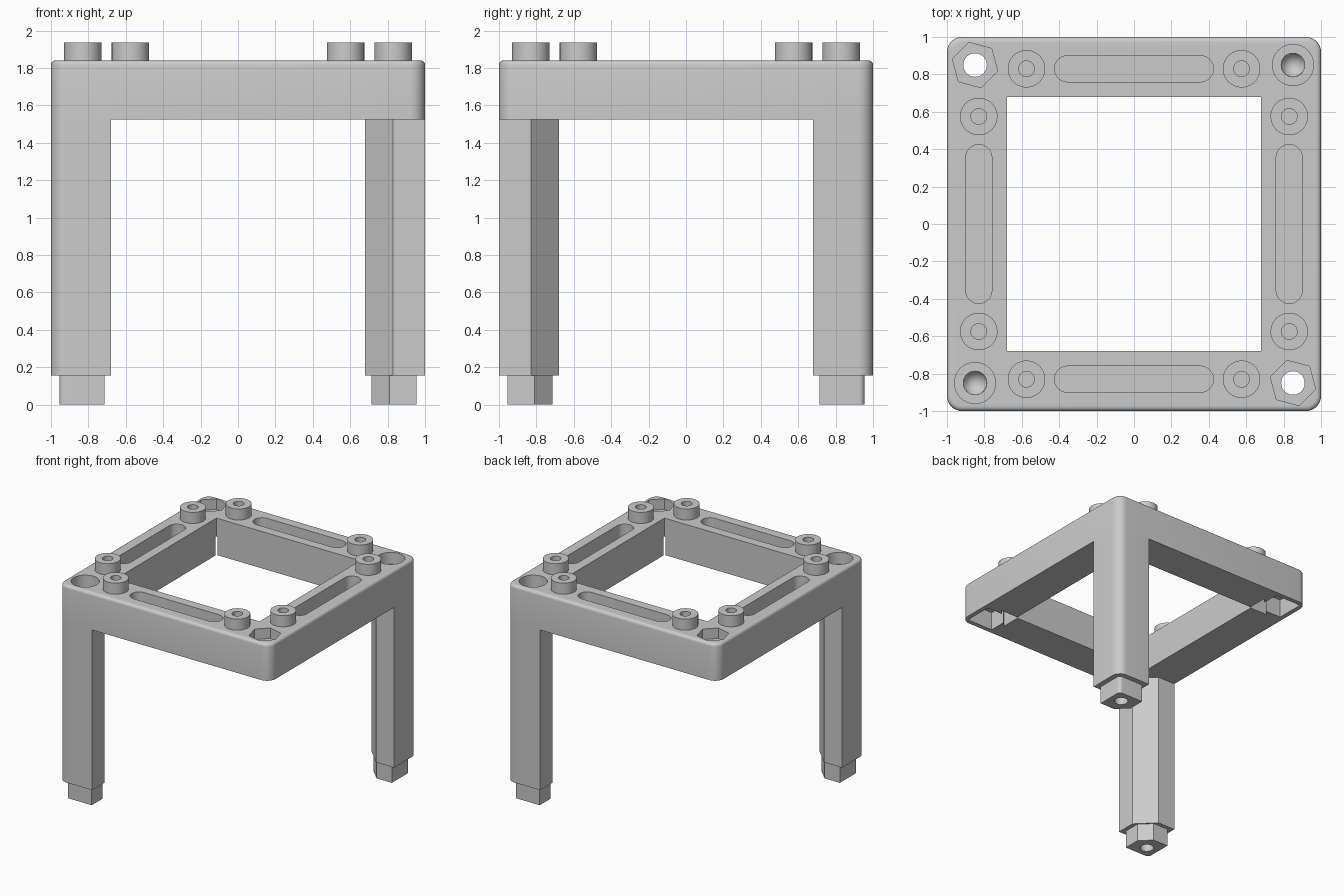
import bpy, bmesh
from math import sin, cos, pi, radians

default = bpy.data.objects.get("Cube")
if default:
    bpy.data.objects.remove(default, do_unlink=True)

grey = bpy.data.materials.new("light_grey_plastic")
grey.use_nodes = True
GREY = (0.6, 0.6, 0.6, 1)
grey.diffuse_color = GREY
grey.node_tree.nodes["Principled BSDF"].inputs["Base Color"].default_value = GREY

TOP, UNDER, SHOULDER = 1.84, 1.525, 0.155
INNER, MID, CORNER = 0.68, 0.83, 0.85


def arc(cx, cy, r, start, end, n):
    return [(cx + r * cos(radians(start + (end - start) * i / n)),
             cy + r * sin(radians(start + (end - start) * i / n))) for i in range(n + 1)]


def circle(cx, cy, r, n=40, phase=0):
    return arc(cx, cy, r, phase, phase + 360, n)[:-1]


def square(h):
    return [(-h, -h), (h, -h), (h, h), (-h, h)]


def turn(points, quarter):
    for _ in range(quarter % 4):
        points = [(-y, x) for x, y in points]
    return points


def finish(name, bm):
    bmesh.ops.recalc_face_normals(bm, faces=bm.faces)
    mesh = bpy.data.meshes.new(name)
    bm.to_mesh(mesh)
    bm.free()
    obj = bpy.data.objects.new(name, mesh)
    mesh.materials.append(grey)
    bpy.context.collection.objects.link(obj)
    return obj


def prism(name, points, z0, z1, top_round=0):
    bm = bmesh.new()
    base = bm.faces.new([bm.verts.new((x, y, z0)) for x, y in points])
    cap = bmesh.ops.extrude_face_region(bm, geom=[base], use_keep_orig=True)["geom"]
    bmesh.ops.translate(bm, vec=(0, 0, z1 - z0),
                        verts=[v for v in cap if isinstance(v, bmesh.types.BMVert)])
    if top_round:
        rim = [e for e in bm.edges if all(v.co.z > z1 - 0.001 for v in e.verts)]
        bmesh.ops.bevel(bm, geom=rim, offset=top_round, segments=4,
                        profile=0.5, affect='EDGES')
    return finish(name, bm)


def drill_tip(x, y, r, z_wide, z_tip):
    bm = bmesh.new()
    ring = [bm.verts.new((px, py, z_wide)) for px, py in circle(x, y, r)]
    tip = bm.verts.new((x, y, z_tip))
    bm.faces.new(ring)
    for a, b in zip(ring, ring[1:] + ring[:1]):
        bm.faces.new((a, b, tip))
    return finish("cutter", bm)


def cut(obj, cutters):
    for c in cutters:
        c.hide_render = True
        mod = obj.modifiers.new("cut", 'BOOLEAN')
        mod.operation, mod.solver, mod.object = 'DIFFERENCE', 'EXACT', c
    bpy.context.view_layer.update()
    graph = bpy.context.evaluated_depsgraph_get()
    result = bpy.data.meshes.new_from_object(obj.evaluated_get(graph))
    obj.modifiers.clear()
    obj.data = result
    for c in cutters:
        bpy.data.objects.remove(c, do_unlink=True)


def cutter(points, z0, z1):
    return prism("cutter", points, z0, z1)


parts = []

# Square top frame with rounded corners and a softened upper rim
outline = [p for q in range(4) for p in turn(arc(0.92, 0.92, 0.08, 0, 90, 8), q)]
frame = prism("top_frame", outline, UNDER, TOP, 0.025)
parts.append(frame)
holes = [cutter(square(INNER), 1, 2.2)]

# Long slots and stud bores on each side of the frame
slot = arc(0.355, MID, 0.07, -90, 90, 16) + arc(-0.355, MID, 0.07, 90, 270, 16)
studs = [(s * 0.575, MID) for s in (-1, 1)]
for q in range(4):
    holes.append(cutter(turn(slot, q), TOP - 0.15, 2))
    for x, y in turn(studs, q):
        holes.append(cutter(circle(x, y, 0.042, 24), TOP - 0.1, 2))

# Open corners: nut pocket above, bolt hole, foot socket below
socket = [(0.67, 0.67), (0.85, 0.67), (0.81, 0.71), (0.96, 0.71),
          (0.96, 0.96), (0.71, 0.96), (0.71, 0.81), (0.67, 0.85)]
for q in (1, 3):
    holes.append(cutter(turn(circle(CORNER, CORNER, 0.125, 6, 15), q), 1.75, 2))
    holes.append(cutter(turn(circle(CORNER, CORNER, 0.063), q), 1.5, 2))
    holes.append(cutter(turn(socket, q), 1.4, UNDER + 0.16))

# Leg corners: counterbore with a pointed blind hole
for s in (-1, 1):
    c = s * CORNER
    holes.append(cutter(circle(c, c, 0.11), 1.74, 2))
    holes.append(cutter(circle(c, c, 0.063), 1.66, 1.9))
    holes.append(drill_tip(c, c, 0.063, 1.661, 1.56))
cut(frame, holes)

# Hollow round studs on top
for q in range(4):
    for i, (x, y) in enumerate(turn(studs, q)):
        stud = prism(f"stud_{q}_{i}", circle(x, y, 0.1), TOP, 1.935)
        cut(stud, [cutter(circle(x, y, 0.042, 24), 1.7, 2.1)])
        parts.append(stud)

# Two opposite legs with chamfered inner corners and stepped feet
leg = [(MID, INNER), (1, INNER)] + arc(0.92, 0.92, 0.08, 0, 90, 8) + [(INNER, 1), (INNER, MID)]
foot = [(0.81, 0.715), (0.955, 0.715)] + arc(0.925, 0.925, 0.03, 0, 90, 6) + [(0.715, 0.955), (0.715, 0.81)]
for side, q in (("back_left", 0), ("front_right", 2)):
    parts.append(prism(side + "_leg", turn(leg, q), SHOULDER, UNDER))
    base = prism(side + "_foot", turn(foot, q), 0, SHOULDER)
    (x, y), = turn([(CORNER, CORNER)], q)
    cut(base, [cutter(circle(x, y, 0.055), -0.1, 0.14)])
    parts.append(base)

# Smooth rounded surfaces while keeping hard edges
bpy.ops.object.select_all(action='DESELECT')
for p in parts:
    p.select_set(True)
bpy.context.view_layer.objects.active = frame
bpy.ops.object.shade_smooth_by_angle(angle=radians(30))
